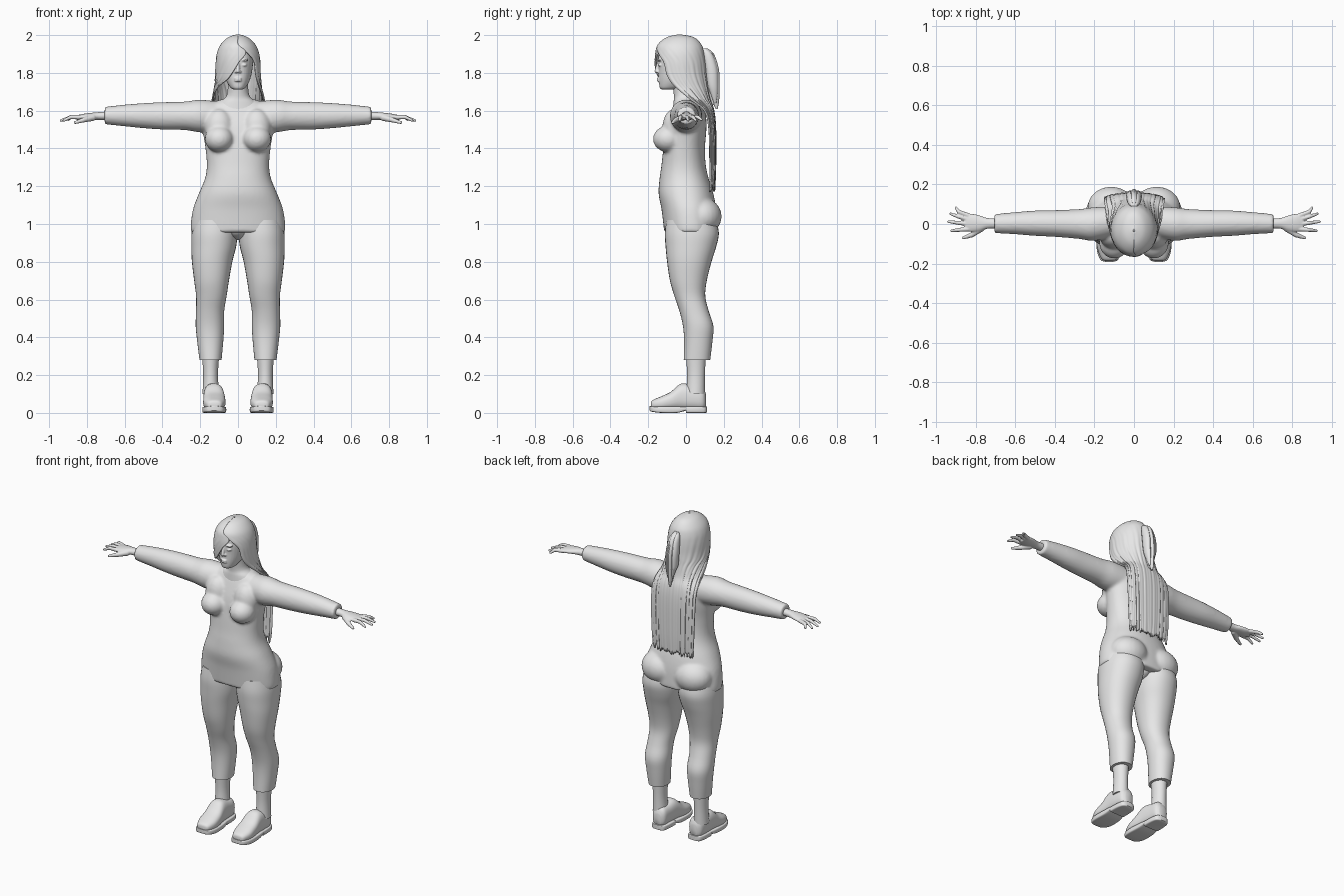
import bpy, bmesh, math, random
from mathutils import Vector, Matrix

random.seed(4)
if "Cube" in bpy.data.objects:
    bpy.data.objects.remove(bpy.data.objects["Cube"])

grey = bpy.data.materials.new("plain_grey")
grey.use_nodes = True
grey.diffuse_color = (0.8, 0.8, 0.8, 1)
grey.node_tree.nodes["Principled BSDF"].inputs["Base Color"].default_value = (0.8, 0.8, 0.8, 1)


def smooth_rows(rows, steps):
    """Catmull-Rom interpolation through rows of numbers."""
    out = []
    for i in range(len(rows) - 1):
        p = [rows[max(0, min(len(rows) - 1, i + k))] for k in (-1, 0, 1, 2)]
        for s in range(steps):
            t = s / steps
            out.append([0.5 * (2 * b + (c - a) * t + (2 * a - 5 * b + 4 * c - d) * t * t
                               + (3 * b - a - 3 * c + d) * t ** 3) for a, b, c, d in zip(*p)])
    return out + [list(rows[-1])]


def loft(bm, axis, rows, side=1, power=2.0, n=32, steps=4):
    """Closed tube; each row is position, then low/high limits across the two other axes."""
    rings = []
    for t, a0, a1, b0, b1 in smooth_rows(rows, steps):
        ring = []
        for k in range(n):
            c, s = math.cos(math.tau * k / n), math.sin(math.tau * k / n)
            a = (a0 + a1) / 2 + (a1 - a0) / 2 * math.copysign(abs(c) ** (2 / power), c)
            b = (b0 + b1) / 2 + (b1 - b0) / 2 * math.copysign(abs(s) ** (2 / power), s)
            x, y, z = {"x": (t, a, b), "y": (a, t, b), "z": (a, b, t)}[axis]
            ring.append(bm.verts.new((x * side, y, z)))
        rings.append(ring)
    for r, q in zip(rings, rings[1:]):
        for k in range(n):
            bm.faces.new((r[k], r[(k + 1) % n], q[(k + 1) % n], q[k]))
    bm.faces.new(rings[0])
    bm.faces.new(rings[-1])


def ball(bm, centre, radii):
    m = Matrix.Translation(centre) @ Matrix.Diagonal((*radii, 1))
    bmesh.ops.create_uvsphere(bm, u_segments=24, v_segments=16, radius=1, matrix=m)


def finger(bm, start, end, r0, r1):
    a, b = Vector(start), Vector(end)
    m = Matrix.Translation((a + b) / 2) @ (b - a).to_track_quat("Z", "Y").to_matrix().to_4x4()
    bmesh.ops.create_cone(bm, cap_ends=True, segments=12, radius1=r0, radius2=r1,
                          depth=(b - a).length, matrix=m)
    ball(bm, a, (r0, r0, r0))
    ball(bm, b, (r1, r1, r1))


def finish(name, bm, voxel=0, relax=0, mirror=False, thick=0, angle=40):
    bmesh.ops.recalc_face_normals(bm, faces=bm.faces)
    mesh = bpy.data.meshes.new(name)
    bm.to_mesh(mesh)
    bm.free()
    mesh.materials.append(grey)
    ob = bpy.data.objects.new(name, mesh)
    bpy.context.collection.objects.link(ob)
    bpy.ops.object.select_all(action="DESELECT")
    ob.select_set(True)
    bpy.context.view_layer.objects.active = ob
    bpy.ops.object.shade_smooth_by_angle(angle=math.radians(angle))
    if voxel:
        mod = ob.modifiers.new("blend", "REMESH")
        mod.mode, mod.voxel_size, mod.use_smooth_shade = "VOXEL", voxel, True
        mod = ob.modifiers.new("relax", "SMOOTH")
        mod.factor, mod.iterations = 0.5, relax
    if thick:
        mod = ob.modifiers.new("thickness", "SOLIDIFY")
        mod.thickness, mod.offset = thick, 0
    if mirror:
        ob.modifiers.new("mirror", "MIRROR")
    return ob


# Top: torso, bust, seat and sleeves blended together
bm = bmesh.new()
loft(bm, "z", [(z, -w, w, f, b) for z, w, f, b in (
    (.955, .25, -.115, .165), (1.0, .25, -.12, .165), (1.08, .238, -.13, .16),
    (1.16, .208, -.145, .145), (1.24, .175, -.14, .12), (1.31, .165, -.13, .105),
    (1.4, .172, -.12, .1), (1.5, .187, -.105, .108), (1.58, .19, -.08, .105),
    (1.63, .15, -.06, .085), (1.66, .09, -.04, .06))], power=2.2, n=48)
for s in (1, -1):
    ball(bm, (.1 * s, -.095, 1.45), (.076, .08, .07))
    ball(bm, (.1 * s, -.06, 1.51), (.075, .065, .1))
    ball(bm, (.115 * s, .085, 1.04), (.12, .104, .1))
    loft(bm, "x", [
        (.08, -.06, .09, 1.48, 1.645), (.2, -.085, .085, 1.485, 1.658),
        (.28, -.075, .075, 1.497, 1.648), (.4, -.065, .07, 1.5, 1.645),
        (.5, -.06, .068, 1.507, 1.64), (.6, -.052, .06, 1.517, 1.632),
        (.706, -.046, .05, 1.528, 1.62)], side=s)
finish("top_with_sleeves", bm, voxel=.009, relax=6)

# Crotch panel between the legs
bm = bmesh.new()
ball(bm, (0, .015, .98), (.07, .115, .065))
finish("crotch_panel", bm)

# Trouser legs
bm = bmesh.new()
loft(bm, "z", [
    (1.02, .0, .235, -.105, .16), (.95, .002, .246, -.112, .174), (.88, .01, .247, -.108, .16),
    (.8, .03, .244, -.1, .135), (.7, .048, .232, -.085, .11), (.62, .06, .222, -.062, .102),
    (.54, .073, .222, -.035, .12), (.46, .073, .224, -.016, .145),
    (.38, .078, .216, -.01, .14), (.28, .087, .204, -.012, .128)], power=2.15)
finish("trouser_legs", bm, mirror=True)

# Ankles
bm = bmesh.new()
loft(bm, "z", [(.3, .1, .19, 0, .105), (.2, .106, .184, .006, .1), (.1, .1, .188, 0, .1)])
finish("ankles", bm, mirror=True)

# Shoes: rounded upper, flat sole and heel
bm = bmesh.new()
loft(bm, "y", [
    (-.186, .105, .145, .025, .055), (-.176, .085, .165, .02, .068), (-.13, .068, .183, .015, .088),
    (-.08, .067, .184, .015, .112), (-.025, .074, .182, .015, .155), (.04, .08, .18, .015, .145),
    (.088, .085, .173, .015, .135), (.106, .105, .15, .03, .1)], power=2.5)
finish("shoe_uppers", bm, mirror=True)
bm = bmesh.new()
loft(bm, "y", [
    (-.192, .108, .142, .012, .036), (-.18, .08, .17, .006, .035), (-.13, .063, .188, 0, .034),
    (-.05, .065, .187, 0, .034), (.0, .074, .182, .012, .034)], power=6)
loft(bm, "y", [(0, .074, .182, 0, .034), (.06, .076, .18, 0, .034),
               (.1, .085, .17, 0, .034), (.112, .11, .148, .004, .034)], power=6)
finish("shoe_soles", bm, mirror=True)

# Hands
bm = bmesh.new()
loft(bm, "x", [
    (.68, -.024, .028, 1.55, 1.597), (.74, -.024, .03, 1.551, 1.592), (.78, -.036, .043, 1.552, 1.588),
    (.82, -.04, .052, 1.55, 1.583), (.855, -.034, .052, 1.552, 1.575)])
for y, tip in ((-.026, (.922, -.034, 1.548)), (.0, (.938, .012, 1.548)),
               (.024, (.928, .052, 1.548)), (.044, (.9, .082, 1.552))):
    knuckle = (.885, y + (tip[1] - y) * .45, 1.566)
    finger(bm, (.84, y, 1.565), knuckle, .012, .0105)
    finger(bm, knuckle, tip, .0105, .007)
finger(bm, (.77, -.02, 1.563), (.82, -.055, 1.55), .018, .013)
finger(bm, (.82, -.055, 1.55), (.862, -.07, 1.537), .013, .008)
finish("hands", bm, voxel=.004, relax=3, mirror=True)

# Neck
bm = bmesh.new()
loft(bm, "z", [(1.6, -.13, .13, -.07, .075), (1.645, -.1, .1, -.066, .07),
               (1.68, -.06, .06, -.064, .05), (1.76, -.052, .052, -.075, .04)])
finish("neck", bm)

# Head with nose, brow, lips and eyes
bm = bmesh.new()
loft(bm, "z", [(z, -w, w, f, b) for z, w, f, b in (
    (1.712, .022, -.128, -.07), (1.722, .04, -.139, -.03), (1.76, .062, -.144, .03),
    (1.81, .075, -.145, .06), (1.87, .08, -.147, .07), (1.93, .074, -.135, .055),
    (1.965, .05, -.1, .03))], power=2.2)
finger(bm, (0, -.145, 1.855), (0, -.156, 1.81), .008, .011)
for s in (1, -1):
    ball(bm, (.01 * s, -.149, 1.806), (.008, .009, .007))
    ball(bm, (.032 * s, -.138, 1.868), (.024, .014, .007))
    ball(bm, (.032 * s, -.136, 1.842), (.016, .012, .008))
for z in (1.77, 1.759):
    ball(bm, (0, -.145, z), (.021, .01, .005))
finish("head", bm, voxel=.004, relax=3)

# Hair: one sheet wrapped round the head, swept over one eye and falling down the back.
# Rows: height, half width, front, back, wrap angle on the left and on the right
rows = smooth_rows([
    (2.0, .004, -.04, -.03, 180, 180), (1.985, .05, -.1, .04, 180, 180),
    (1.95, .087, -.145, .077, 180, 180), (1.91, .106, -.158, .092, 155, 203),
    (1.86, .114, -.162, .1, 132, 184), (1.8, .116, -.158, .105, 126, 165),
    (1.76, .118, -.15, .11, 120, 148), (1.72, .122, -.13, .115, 110, 115),
    (1.66, .135, -.08, .125, 90, 90), (1.6, .145, .05, .145, 90, 90),
    (1.5, .148, .09, .155, 90, 90), (1.3, .142, .1, .155, 90, 90),
    (1.19, .135, .105, .15, 90, 90)], 5)
columns = 96
drop = [random.uniform(-.02, .02) for _ in range(columns + 1)]
bm = bmesh.new()
sheet = []
for z, w, front, back, left, right in rows:
    line = []
    fall = max(0, min(1, (1.95 - z) / .5))
    for k in range(columns + 1):
        u = 2 * k / columns - 1
        a = math.radians(u * (left if u > 0 else right))
        grow = 1 + .025 * fall * (math.sin(u * 42) + math.sin(u * 67 + 1))
        x = w * grow * math.sin(a)
        y = (front + back) / 2 + (back - front) / 2 * grow * math.cos(a)
        line.append(bm.verts.new((x, y, z + drop[k] * max(0, (1.35 - z) / .16))))
    sheet.append(line)
for r, q in zip(sheet, sheet[1:]):
    for k in range(columns):
        bm.faces.new((r[k], r[k + 1], q[k + 1], q[k]))
finish("long_hair", bm, thick=.008, angle=60)

# Tied lock hanging behind the head, made of tapering strands
bm = bmesh.new()
for dx, dy, low in ((-.02, 0, .05), (0, .008, 0), (.02, 0, .03), (.004, -.012, .02)):
    loft(bm, "z", [(z + (low if z < 1.7 else 0), dx * g + m - h, dx * g + m + h, f + dy, b + dy)
                   for z, g, m, h, f, b in (
        (1.93, .3, 0, .01, .085, .105), (1.9, .7, 0, .018, .09, .14),
        (1.82, 1, 0, .02, .105, .166), (1.74, 1, 0, .018, .115, .17),
        (1.66, .8, 0, .013, .13, .168), (1.61, .5, 0, .005, .148, .16))], n=12)
finish("tied_lock", bm)
